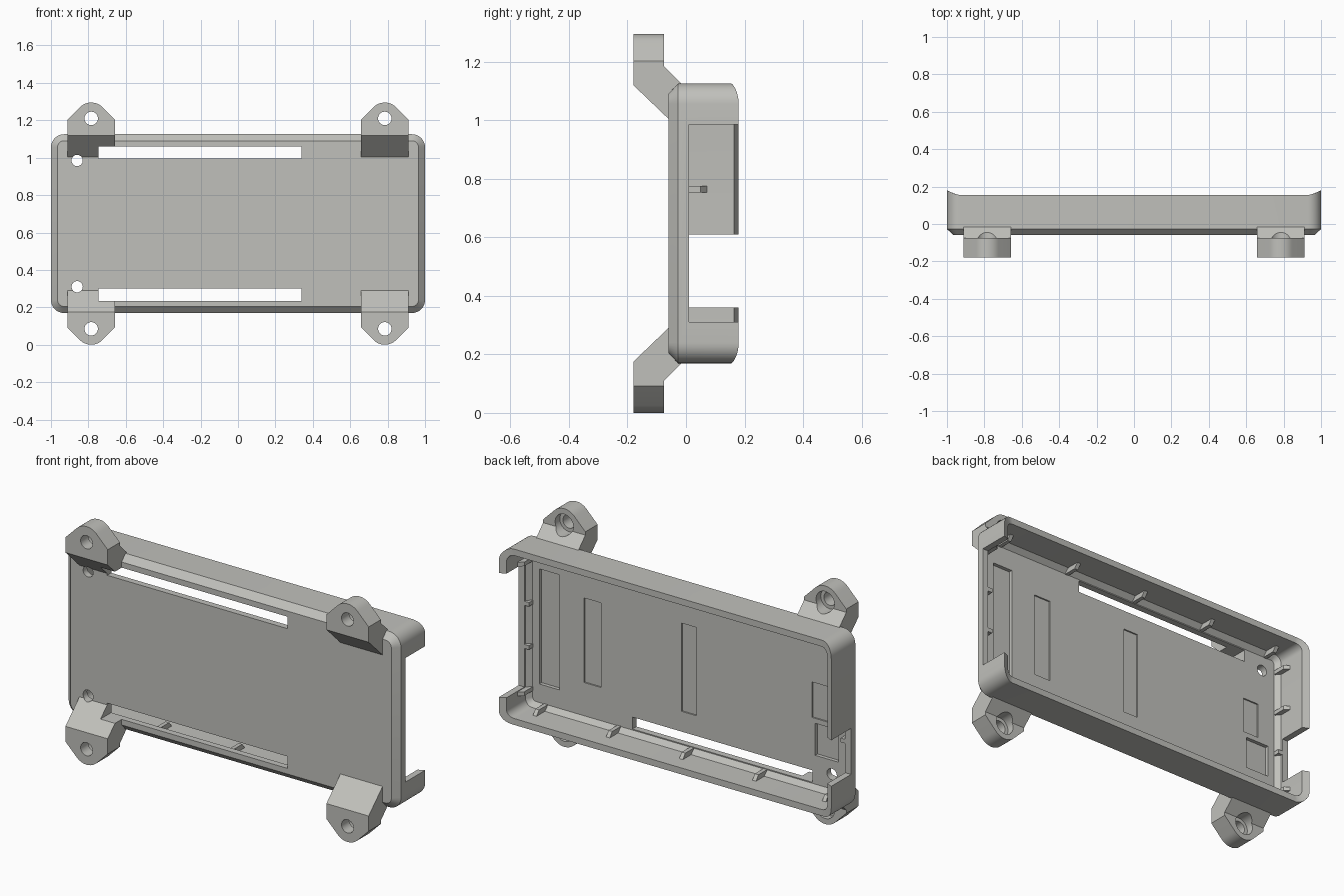
import bpy, bmesh, math

if "Cube" in bpy.data.objects:
    bpy.data.objects.remove(bpy.data.objects["Cube"])

ZC = 0.6475            # mid height of the tray
HX, HZ = 1.0, 0.478    # tray half sizes

grey = bpy.data.materials.new("warm_grey")
grey.diffuse_color = (0.53, 0.53, 0.50, 1)
grey.use_nodes = True
grey.node_tree.nodes["Principled BSDF"].inputs["Base Color"].default_value = grey.diffuse_color


def finish(name, bm):
    bmesh.ops.recalc_face_normals(bm, faces=bm.faces)
    me = bpy.data.meshes.new(name)
    bm.to_mesh(me)
    bm.free()
    ob = bpy.data.objects.new(name, me)
    bpy.context.collection.objects.link(ob)
    me.materials.append(grey)
    return ob


def box(name, x0, x1, y0, y1, z0, z1):
    bm = bmesh.new()
    bmesh.ops.create_cube(bm, size=1)
    for v in bm.verts:
        v.co = ((x0, x1)[v.co.x > 0], (y0, y1)[v.co.y > 0], (z0, z1)[v.co.z > 0])
    return finish(name, bm)


def prism(name, pts, axis, a, b):
    """Extrude a 2D outline along axis 'x' (points are y,z) or 'y' (points are x,z)."""
    bm = bmesh.new()
    place = (lambda p, t: (t, p[0], p[1])) if axis == 'x' else (lambda p, t: (p[0], t, p[1]))
    lo, hi = ([bm.verts.new(place(p, t)) for p in pts] for t in (a, b))
    bm.faces.new(lo)
    bm.faces.new(hi)
    for i in range(len(pts)):
        j = (i + 1) % len(pts)
        bm.faces.new((lo[i], lo[j], hi[j], hi[i]))
    return finish(name, bm)


def rod(name, x, z, r, y0, y1, n=32):
    pts = [(x + r * math.cos(2 * math.pi * i / n), z + r * math.sin(2 * math.pi * i / n)) for i in range(n)]
    return prism(name, pts, 'y', y0, y1)


def boolean(ob, cutter, op='DIFFERENCE'):
    m = ob.modifiers.new("cut", 'BOOLEAN')
    m.operation, m.object, m.solver = op, cutter, 'EXACT'
    bpy.context.view_layer.objects.active = ob
    bpy.ops.object.modifier_apply(modifier=m.name)
    bpy.data.objects.remove(cutter)


def smooth(ob):
    bpy.ops.object.select_all(action='DESELECT')
    ob.select_set(True)
    bpy.context.view_layer.objects.active = ob
    bpy.ops.object.shade_smooth_by_angle(angle=math.radians(30))


def rim(x):
    """Rim height: low on the long walls, curving up to the short walls."""
    return 0.155 + 0.025 * max(0.0, (abs(x) - 0.93) / 0.07) ** 1.5


# Tray: stacked rounded rectangles from front face, over the rim, to the floor
def ring(bm, inset, y, r, n=8):
    vs = []
    for q, (sx, sz) in enumerate(((1, 1), (-1, 1), (-1, -1), (1, -1))):
        for i in range(n + 1):
            a = math.pi / 2 * (q + i / n)
            x = sx * (HX - inset - r) + r * math.cos(a)
            z = sz * (HZ - inset - r) + r * math.sin(a)
            vs.append(bm.verts.new((x, rim(x) if y is None else y, ZC + z)))
    return vs


bm = bmesh.new()
rings = [ring(bm, *p) for p in ((0.035, -0.06, 0.035), (0, -0.027, 0.07), (0, None, 0.07),
                                (0.035, None, 0.04), (0.035, 0.0, 0.04), (0.06, -0.025, 0.02))]
bm.faces.new(rings[0])
bm.faces.new(rings[-1])
for a, b in zip(rings, rings[1:]):
    for i in range(len(a)):
        j = (i + 1) % len(a)
        bm.faces.new((a[i], a[j], b[j], b[i]))
tray = finish("tray", bm)


def slot(z0, z1):
    return box("slot", -0.745, 0.34, -0.3, 0.01, z0, z1)


SLOTS = ((0.235, 0.30), (0.995, 1.06))
for s in SLOTS:
    boolean(tray, slot(*s))
# Connector openings in the short walls
boolean(tray, box("opening", 0.9, 1.1, 0.01, 0.4, 0.31, 0.985))
boolean(tray, box("opening", -1.1, -0.9, 0.01, 0.4, 0.36, 0.61))
# Small holes through the floor
for z in (0.31, 0.985):
    boolean(tray, rod("hole", -0.86, z, 0.03, -0.2, 0.1))
# Shallow pockets in the floor: x0, x1, z0, z1, depth
for x0, x1, z0, z1, d in ((0.78, 0.90, 0.33, 0.956, 0.02), (0.53, 0.63, 0.41, 0.87, 0.008),
                          (-0.045, 0.045, 0.41, 0.89, 0.008), (-0.835, -0.74, 0.587, 0.78, 0.008),
                          (-0.90, -0.76, 0.386, 0.56, 0.02)):
    boolean(tray, box("pocket", x0, x1, -0.025 - d, 0.05, z0, z1))
smooth(tray)

# Mounting lugs: bent side profile trimmed to a rounded tab outline
SIDE = [(-0.18, 1.30), (-0.075, 1.30), (-0.075, 1.185), (-0.012, 1.122), (-0.03, 1.10),
        (-0.045, 1.08), (-0.045, 1.005), (-0.06, 1.005), (-0.18, 1.12)]
for sx in (-1, 1):
    for top in (True, False):
        flip = (lambda z: z) if top else (lambda z: 2 * ZC - z)
        cx = sx * 0.785
        lug = prism("mounting_lug", [(y, flip(z)) for y, z in SIDE], 'x', cx - 0.127, cx + 0.127)
        tab = [(cx - 0.127, 0.9), (cx + 0.127, 0.9), (cx + 0.127, 1.203)]
        for i in range(13):
            a = math.radians(45 + 90 * i / 12)
            tab.append((cx + 0.085 * math.cos(a), 1.21 + 0.085 * math.sin(a)))
        tab.append((cx - 0.127, 1.203))
        boolean(lug, prism("tab", [(x, flip(z)) for x, z in tab], 'y', -0.3, 0.2), 'INTERSECT')
        # Screw hole with a counterbore on the back
        boolean(lug, rod("hole", cx, flip(1.21), 0.036, -0.3, 0.1))
        boolean(lug, rod("counterbore", cx, flip(1.21), 0.055, -0.115, 0.1))
        if sx < 0:
            boolean(lug, slot(*SLOTS[1 if top else 0]))
            boolean(lug, rod("hole", -0.86, 0.985 if top else 0.31, 0.03, -0.3, 0.1))
        smooth(lug)

# Board support ribs around the inside: sloped-top wedges against the walls
W = 0.011
for x in (-0.88, -0.46, -0.02, 0.42, 0.86):
    for s in (-1, 1):
        w = HZ - 0.03
        prof = [(-0.02, w - 0.025), (0.0, w), (0.075, w), (0.05, w - 0.032), (-0.025, w - 0.032)]
        prism("long_wall_rib", [(y, ZC + s * z) for y, z in prof], 'x', x - W, x + W)
for z in (0.295, 0.53, 0.765, 1.0):
    for s in (-1, 1):
        w = HX - 0.03
        cut = (0.31 < z < 0.985) if s > 0 else (0.36 < z < 0.61)
        tip = [(0.01, w), (0.01, w - 0.032)] if cut else [(0.075, w), (0.05, w - 0.032)]
        prof = [(-0.02, w - 0.025), (0.0, w)] + tip + [(-0.025, w - 0.032)]
        bmr = bmesh.new()
        lo, hi = ([bmr.verts.new((s * x, y, t)) for y, x in prof] for t in (z - W, z + W))
        bmr.faces.new(lo)
        bmr.faces.new(hi)
        for i in range(5):
            j = (i + 1) % 5
            bmr.faces.new((lo[i], lo[j], hi[j], hi[i]))
        finish("short_wall_rib", bmr)
